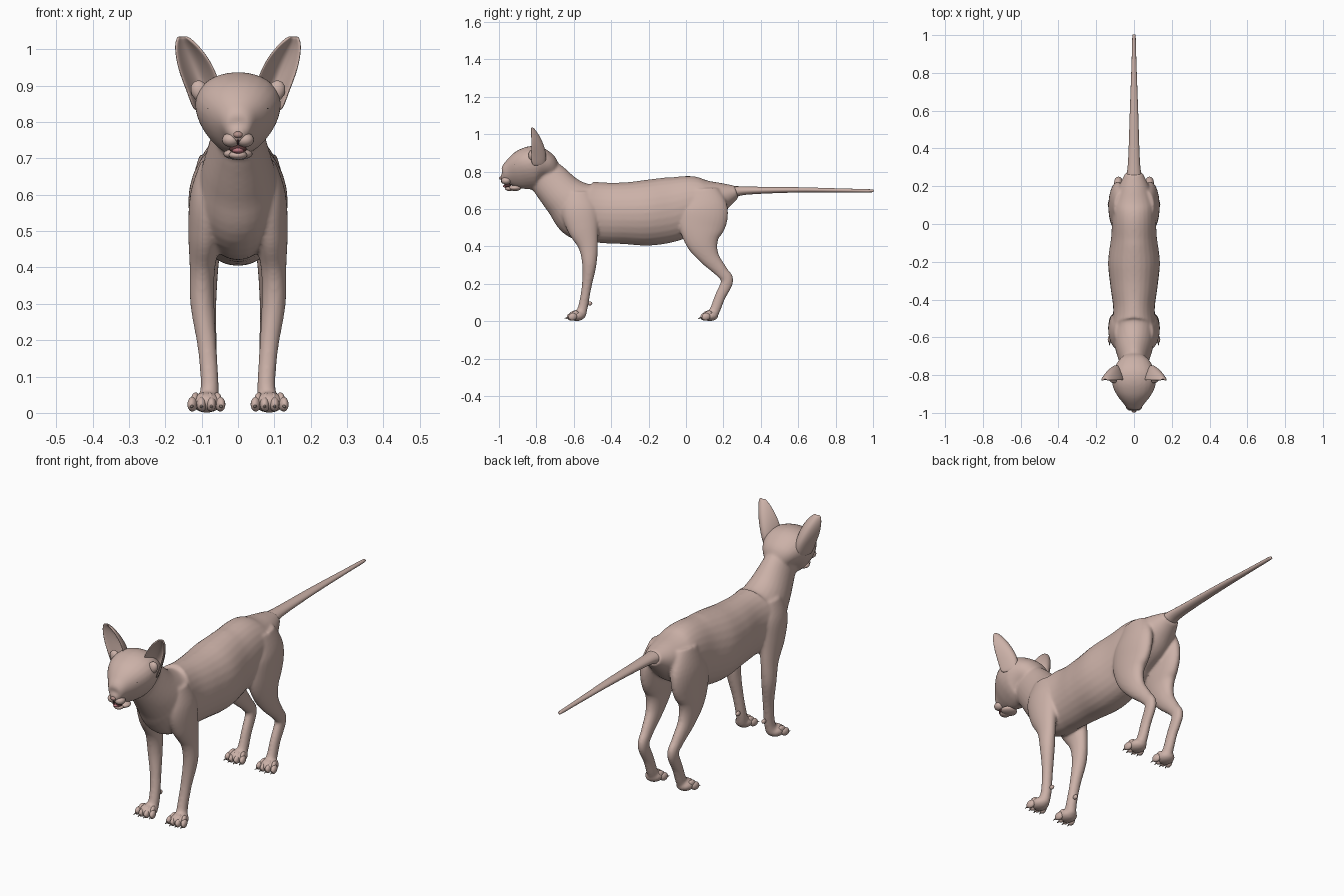
import bpy, bmesh
from math import sin, cos, pi
from mathutils import Vector, Matrix, Euler

if "Cube" in bpy.data.objects:
    bpy.data.objects.remove(bpy.data.objects["Cube"])


def material(name, rgb):
    m = bpy.data.materials.new(name)
    m.use_nodes = True
    m.diffuse_color = (*rgb, 1)
    for n in m.node_tree.nodes:
        if n.type == 'BSDF_PRINCIPLED':
            n.inputs["Base Color"].default_value = (*rgb, 1)
            n.inputs["Roughness"].default_value = 0.7
    return m


SKIN = material("skin", (0.60, 0.44, 0.39))
EYE = material("dark_eye", (0.05, 0.04, 0.033))
PINK = material("tongue_pink", (0.5, 0.18, 0.21))
ROSE = material("nose_rose", (0.45, 0.28, 0.25))
MOUTH = material("mouth_dark", (0.10, 0.04, 0.04))
CLAW = material("claw_grey", (0.33, 0.26, 0.23))


def tube(bm, rings, egg=0.0, seg=28, steps=6):
    """Smooth loft; each ring is x, y, z, side radius, up radius."""
    pts = [Vector(r) for r in rings]
    path = []
    for i in range(len(pts) - 1):
        p0, p1 = pts[max(i - 1, 0)], pts[i]
        p2, p3 = pts[i + 1], pts[min(i + 2, len(pts) - 1)]
        for j in range(steps):
            t = j / steps
            path.append((p1 * 2 + (p2 - p0) * t
                         + (p0 * 2 - p1 * 5 + p2 * 4 - p3) * t ** 2
                         + (p1 * 3 - p0 - p2 * 3 + p3) * t ** 3) * 0.5)
    path.append(pts[-1])
    centres = [Vector(p[:3]) for p in path]
    loops = []
    for i, p in enumerate(path):
        tan = (centres[min(i + 1, len(path) - 1)] - centres[max(i - 1, 0)]).normalized()
        side = Vector((1, 0, 0))
        side = (side - tan * side.dot(tan)).normalized()
        up = side.cross(tan)
        loop = []
        for k in range(seg):
            a = 2 * pi * k / seg
            w = p[3] * cos(a) * (1 + egg * sin(a))
            loop.append(bm.verts.new(centres[i] + side * w + up * p[4] * sin(a)))
        loops.append(loop)
    for a, b in zip(loops, loops[1:]):
        for k in range(seg):
            n = (k + 1) % seg
            bm.faces.new((a[k], a[n], b[n], b[k]))
    bm.faces.new(loops[0])
    bm.faces.new(loops[-1])


def ball(bm, centre, radii, rot=(0, 0, 0)):
    m = Matrix.Translation(centre) @ Euler(rot).to_matrix().to_4x4() @ Matrix.Diagonal((*radii, 1))
    bmesh.ops.create_uvsphere(bm, u_segments=20, v_segments=12, radius=1, matrix=m)


def mirror(bm):
    """Copy everything built so far to the other side."""
    dup = bmesh.ops.duplicate(bm, geom=bm.verts[:] + bm.edges[:] + bm.faces[:])["geom"]
    for v in dup:
        if isinstance(v, bmesh.types.BMVert):
            v.co.x = -v.co.x


def finish(name, bm, mat):
    bmesh.ops.recalc_face_normals(bm, faces=bm.faces[:])
    me = bpy.data.meshes.new(name)
    bm.to_mesh(me)
    bm.free()
    for p in me.polygons:
        p.use_smooth = True
    me.materials.append(mat)
    ob = bpy.data.objects.new(name, me)
    bpy.context.scene.collection.objects.link(ob)
    return ob


# Legs, torso, neck and head, fused into one skin
bm = bmesh.new()
tube(bm, [(.072, -.575, .69, .03, .06), (.083, -.57, .60, .048, .095),
          (.090, -.55, .50, .047, .085), (.098, -.523, .40, .035, .053),
          (.098, -.517, .30, .033, .038), (.085, -.532, .18, .026, .026),
          (.078, -.55, .08, .025, .026), (.082, -.565, .03, .028, .03)])
tube(bm, [(.062, .09, .70, .045, .085), (.083, .10, .60, .05, .125),
          (.088, .085, .50, .047, .122), (.092, .09, .42, .040, .088),
          (.090, .127, .34, .032, .053), (.085, .19, .265, .025, .035),
          (.082, .220, .215, .023, .033), (.080, .182, .13, .022, .029),
          (.080, .155, .06, .024, .028), (.082, .135, .03, .028, .03)])
for y in (-.585, .128):
    ball(bm, (.086, y, .029), (.042, .045, .029))
mirror(bm)
tube(bm, [(0, -.82, .80, .06, .09), (0, -.745, .765, .070, .102),
          (0, -.65, .665, .100, .120), (0, -.56, .595, .118, .160),
          (0, -.45, .580, .110, .162), (0, -.33, .577, .125, .165),
          (0, -.20, .580, .137, .176), (0, -.07, .600, .121, .172),
          (0, .03, .630, .116, .150), (0, .12, .645, .11, .117),
          (0, .20, .670, .08, .074), (0, .27, .692, .045, .034)])
tube(bm, [(0, -.99, .772, .012, .014), (0, -.975, .772, .031, .038),
          (0, -.945, .785, .052, .068), (0, -.90, .800, .086, .097),
          (0, -.85, .815, .110, .112), (0, -.80, .825, .113, .112),
          (0, -.755, .815, .092, .09), (0, -.72, .79, .06, .06)], egg=.25)
skin = finish("body_skin", bm, SKIN)
rm = skin.modifiers.new("fuse", 'REMESH')
rm.mode = 'VOXEL'
rm.voxel_size = 0.0065
rm.use_smooth_shade = True
sm = skin.modifiers.new("soften", 'SMOOTH')
sm.factor = 0.5
sm.iterations = 8

# Tail
bm = bmesh.new()
tube(bm, [(0, .20, .68, .055, .045), (0, .27, .694, .038, .028), (0, .36, .699, .030, .020),
          (0, .6, .702, .022, .014), (0, .85, .699, .013, .010),
          (0, .99, .697, .009, .008), (0, 1.0, .697, .004, .004)], seg=16)
finish("tail", bm, SKIN)

# Toes, claws and dewclaws
toes, claws = bmesh.new(), bmesh.new()
for y in (-.585, .128):
    for dx in (-.038, -.013, .013, .038):
        fwd = y - .032 + abs(dx) * .3
        ball(toes, (.087 + dx, fwd, .024), (.0135, .024, .020), (.25, 0, dx * 6))
        ball(toes, (.087 + dx * .8, fwd + .012, .038), (.011, .022, .017), (.5, 0, dx * 6))
        m = Matrix.Translation((.087 + dx * 1.08, fwd - .025, .017)) @ Euler((1.85, 0, dx * 6)).to_matrix().to_4x4()
        bmesh.ops.create_cone(claws, cap_ends=True, segments=8, radius1=.006,
                              radius2=.001, depth=.024, matrix=m)
ball(toes, (.072, -.515, .095), (.009, .014, .011))
mirror(toes)
mirror(claws)
finish("toes", toes, SKIN)
finish("claws", claws, CLAW)

# Ears: cupped sheets, rows of centre x, z, half width, depth
bm = bmesh.new()
rows = [(.085, .83, .036, .07), (.092, .88, .046, .082), (.110, .935, .051, .068),
        (.130, .985, .042, .045), (.146, 1.02, .026, .02), (.153, 1.035, .011, .006)]
cols = 9
grid = []
for x, z, w, d in rows:
    line = []
    for i in range(cols):
        s = 2 * i / (cols - 1) - 1
        line.append(bm.verts.new((x + s * w, -.828 + d * (1 - s * s), z)))
    grid.append(line)
for a, b in zip(grid, grid[1:]):
    for i in range(cols - 1):
        bm.faces.new((a[i], a[i + 1], b[i + 1], b[i]))
mirror(bm)
ears = finish("ears", bm, SKIN)
so = ears.modifiers.new("thickness", 'SOLIDIFY')
so.thickness = 0.009
so.offset = 0
ears.modifiers.new("round", 'SUBSURF').levels = 2
ears.modifiers["round"].render_levels = 2

# Fold at the outer base of each ear
bm = bmesh.new()
ball(bm, (.105, -.825, .885), (.024, .018, .030), (0, .4, 0))
mirror(bm)
finish("ear_folds", bm, SKIN)

# Eyes
bm = bmesh.new()
ball(bm, (.064, -.910, .835), (.026, .018, .020), (0, -.25, .6))
mirror(bm)
finish("eyes", bm, EYE)

# Whisker pads and chin
bm = bmesh.new()
ball(bm, (.019, -.962, .751), (.025, .026, .020))
mirror(bm)
ball(bm, (0, -.943, .709), (.025, .025, .013))
ball(bm, (0, -.915, .712), (.040, .035, .016))
finish("muzzle", bm, SKIN)

# Nose, mouth and tongue
for name, centre, radii, mat in (
        ("nose", (0, -.989, .765), (.013, .010, .009), ROSE),
        ("lip_groove", (0, -.981, .748), (.003, .007, .012), MOUTH),
        ("mouth", (0, -.955, .726), (.024, .019, .012), MOUTH),
        ("tongue", (0, -.960, .722), (.017, .019, .009), PINK)):
    bm = bmesh.new()
    ball(bm, centre, radii)
    finish(name, bm, mat)
